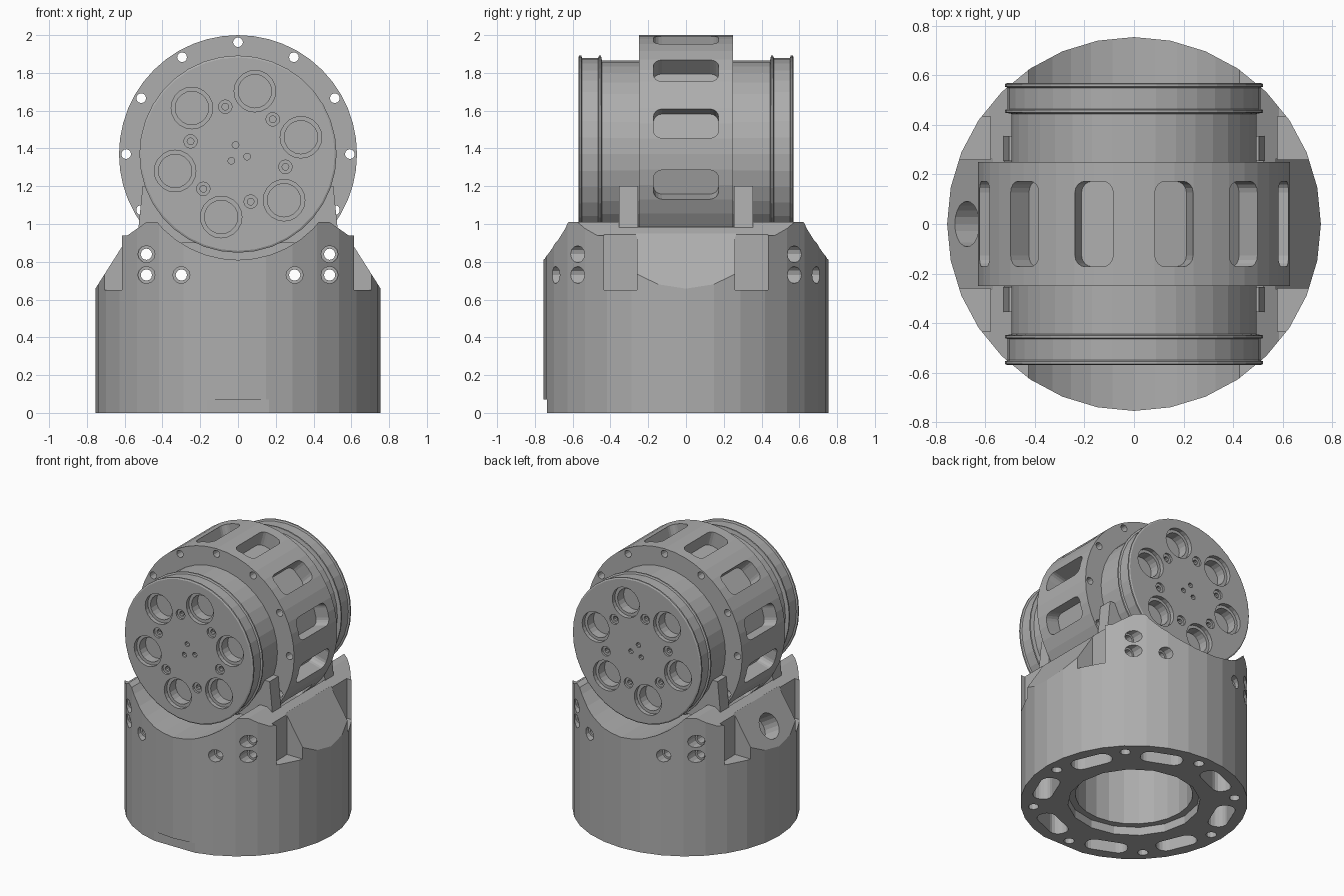
import bpy, bmesh
from math import pi, sin, cos, radians
from mathutils import Matrix, Vector

cube = bpy.data.objects.get("Cube")
if cube:
    bpy.data.objects.remove(cube, do_unlink=True)

grey = bpy.data.materials.new("machined_grey")
grey.use_nodes = True
grey.diffuse_color = (0.42, 0.42, 0.42, 1)
grey.node_tree.nodes["Principled BSDF"].inputs["Base Color"].default_value = grey.diffuse_color

AXIS = 1.37  # height of the joint axis
T = Matrix.Translation
UP = Matrix.Identity(4)


def along_y(x, y, z):
    """Local x, y become world x, z; extrusion runs towards -y."""
    return T((x, y, z)) @ Matrix.Rotation(pi / 2, 4, 'X')


def circle(r, n, x=0, y=0):
    return [(x + r * cos(2 * pi * i / n), y + r * sin(2 * pi * i / n)) for i in range(n)]


def rect(x0, y0, x1, y1):
    return [(x0, y0), (x1, y0), (x1, y1), (x0, y1)]


def rounded(w, h, r, steps=4):
    pts = []
    for k, (sx, sy) in enumerate([(1, 1), (-1, 1), (-1, -1), (1, -1)]):
        for i in range(steps + 1):
            a = (k + i / steps) * pi / 2
            pts.append((sx * (w / 2 - r) + r * cos(a), sy * (h / 2 - r) + r * sin(a)))
    return pts


def prism(bm, pts, h, m=UP):
    low = [bm.verts.new(m @ Vector((x, y, 0))) for x, y in pts]
    top = [bm.verts.new(m @ Vector((x, y, h))) for x, y in pts]
    faces = [bm.faces.new(low), bm.faces.new(top)]
    for i in range(len(pts)):
        j = (i + 1) % len(pts)
        faces.append(bm.faces.new((low[i], low[j], top[j], top[i])))
    bmesh.ops.recalc_face_normals(bm, faces=faces)


def make(name, bm):
    mesh = bpy.data.meshes.new(name)
    bm.to_mesh(mesh)
    bm.free()
    mesh.materials.append(grey)
    ob = bpy.data.objects.new(name, mesh)
    bpy.context.collection.objects.link(ob)
    return ob


def cut(ob, parts):
    """Subtract a set of separate prisms, given as (points, height, matrix)."""
    bm = bmesh.new()
    for p in parts:
        prism(bm, *p)
    tool = make("cutter", bm)
    mod = ob.modifiers.new("cut", 'BOOLEAN')
    mod.object, mod.operation, mod.solver = tool, 'DIFFERENCE', 'EXACT'
    bpy.context.view_layer.update()
    deps = bpy.context.evaluated_depsgraph_get()
    mesh = bpy.data.meshes.new_from_object(ob.evaluated_get(deps))
    ob.modifiers.clear()
    ob.data = mesh
    bpy.data.objects.remove(tool, do_unlink=True)


def polar(r, deg):
    return r * cos(radians(deg)), r * sin(radians(deg))


# Base housing: round body whose upper rim becomes two yoke walls
bm = bmesh.new()
prism(bm, circle(0.755, 32), 1.01)
base = make("base_housing", bm)
cut(base, [(circle(0.56, 40), 2, along_y(0, 1, AXIS))])      # barrel saddle
cut(base, [(circle(0.65, 40), 0.54, along_y(0, 0.27, AXIS))])  # ring clearance
slope, notches, shoulders = [], [], []
for s in (-1, 1):
    side = [(s * x, z) for x, z in [(0.76, 0.65), (0.57, 0.95), (0.57, 1.2), (0.9, 1.2), (0.9, 0.65)]]
    slope.append((side, 0.53, along_y(0, 0.265, 0)))
    corner = [(s * x, z) for x, z in [(0.47, 1.02), (0.585, 0.94), (0.9, 0.94), (0.9, 1.2), (0.47, 1.2)]]
    shoulders.append((corner, 2, along_y(0, 1, 0)))
    for t in (-1, 1):
        notches.append((rect(s * 0.58, t * 0.26, s * 0.9, t * 0.435), 1, T((0, 0, 0.65))))
cut(base, slope)
cut(base, notches)
cut(base, shoulders)

# Central bore, bottom slots and bolt holes
cut(base, [(circle(0.44, 16), 0.16, T((0, 0, -0.1)))])
cut(base, [(circle(0.39, 24), 0.6, T((0, 0, -0.05)))])
bottom = []
for k in range(8):
    x, y = polar(0.61, 45 * k + 22.5)
    turn = Matrix.Rotation(radians(45 * k + 22.5), 4, 'Z')
    bottom.append((rounded(0.13, 0.29, 0.06), 0.5, T((x, y, -0.1)) @ turn))
    x, y = polar(0.67, 45 * k)
    bottom.append((circle(0.035, 12), 0.3, T((x, y, -0.1))))
cut(base, bottom)

# Bolt holes through the yoke walls, with counterbores
bolts = [(s * x, z) for s in (-1, 1) for x, z in [(0.485, 0.84), (0.485, 0.73), (0.3, 0.73)]]
cut(base, [(circle(0.03, 12), 2, along_y(x, 1, z)) for x, z in bolts])
bores = []
for x, z in bolts:
    face = (0.75 ** 2 - x * x) ** 0.5 - 0.05
    bores += [(circle(0.045, 12), 0.3, along_y(x, y, z)) for y in (-face, face + 0.3)]
cut(base, bores)

# Cable hole in the right sloped face, and front locating flat
tilt = Matrix.Rotation(radians(-59), 4, 'Y')
cut(base, [(circle(0.092, 20), 0.35, T((-0.675, 0, 0.785)) @ tilt @ T((0, 0, -0.13)))])
cut(base, [(rect(-0.5, -0.9, 0.5, -0.735), 0.17, T((0, 0, -0.1)))])

# Arms that carry the barrel between the yoke walls and the ring
for name, y in (("front_arm", -0.255), ("back_arm", 0.355)):
    bm = bmesh.new()
    prism(bm, [(-0.535, 0.9), (0.535, 0.9), (0.505, 1.2), (-0.505, 1.2)], 0.1, along_y(0, y, 0))
    make(name, bm)

# Joint barrel: turned profile with two thin lips at each end
half = [(0, 0.57), (0.512, 0.57), (0.522, 0.565), (0.522, 0.555), (0.51, 0.55), (0.51, 0.465),
        (0.522, 0.46), (0.522, 0.45), (0.495, 0.445), (0.495, 0.2)]
profile = [(r, -y) for r, y in half] + [(r, y) for r, y in reversed(half)]
bm = bmesh.new()
verts = [bm.verts.new((r, y, AXIS)) for r, y in profile]
edges = [bm.edges.new(pair) for pair in zip(verts, verts[1:])]
bmesh.ops.spin(bm, geom=verts + edges, cent=(0, 0, AXIS), axis=(0, 1, 0), angle=2 * pi, steps=36)
bmesh.ops.remove_doubles(bm, verts=bm.verts[:], dist=0.0005)
bmesh.ops.recalc_face_normals(bm, faces=bm.faces[:])
barrel = make("joint_barrel", bm)


def face_holes(spots, r, depth, n):
    """Matching holes in both end faces of the barrel."""
    return [(circle(r, n), depth + 0.1, along_y(x, y, AXIS + z))
            for x, z in spots for y in (-0.57 + depth, 0.67)]


pockets = [polar(0.345, 15 + 60 * k) for k in range(6)]
screws = [polar(0.26, 45 + 60 * k) for k in range(6)]
pins = [polar(0.05, 105 + 120 * k) for k in range(3)]
cut(barrel, face_holes(pockets, 0.11, 0.03, 20) + face_holes(screws, 0.036, 0.015, 12)
    + face_holes(pins, 0.018, 0.06, 10))
cut(barrel, face_holes(pockets, 0.088, 0.1, 20) + face_holes(screws, 0.018, 0.05, 10))

# Middle ring with rounded windows and through holes around its rim
bm = bmesh.new()
prism(bm, circle(0.63, 48), 0.5, along_y(0, 0.25, AXIS))
ring = make("middle_ring", bm)
cuts = []
for k in range(12):
    spin = Matrix.Rotation(radians(15 + 30 * k), 4, 'Y')
    cuts.append((rounded(0.16, 0.345, 0.045), 0.3, T((0, 0, AXIS)) @ spin @ T((0, 0, 0.52))))
    x, z = polar(0.592, 30 * k)
    cuts.append((circle(0.026, 12), 1, along_y(x, 0.5, AXIS + z)))
cut(ring, cuts)
